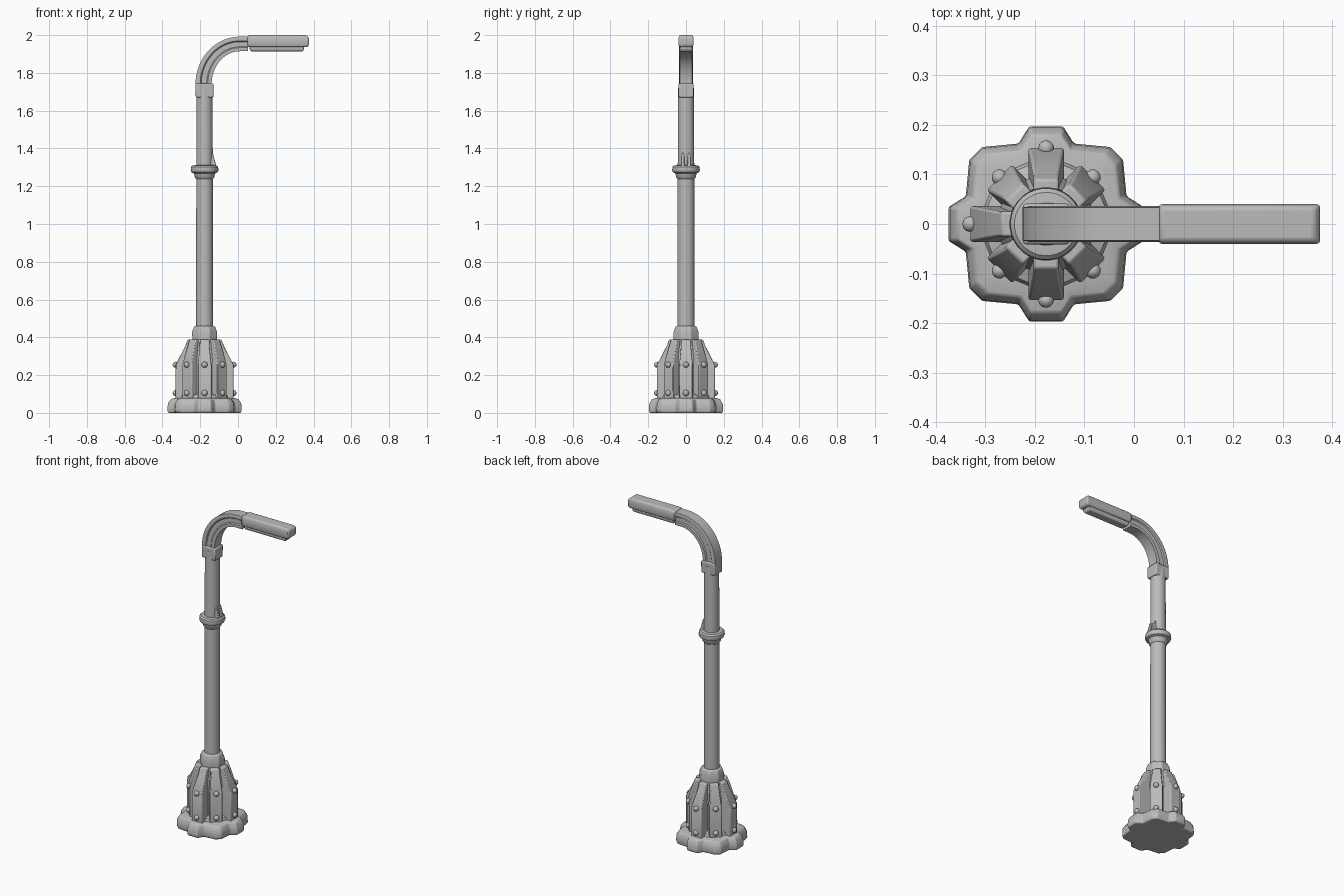
import bpy, bmesh, math
from mathutils import Matrix, Vector

cube = bpy.data.objects.get("Cube")
if cube:
    bpy.data.objects.remove(cube, do_unlink=True)

AXIS = -0.177  # x position of the post

metal = bpy.data.materials.new("grey_metal")
metal.use_nodes = True
GREY = (0.5, 0.5, 0.5, 1)
metal.diffuse_color = GREY
metal.node_tree.nodes["Principled BSDF"].inputs["Base Color"].default_value = GREY


def finish(name, bm, bevel=0, at=(AXIS, 0, 0), turn=0):
    bmesh.ops.recalc_face_normals(bm, faces=bm.faces)
    mesh = bpy.data.meshes.new(name)
    bm.to_mesh(mesh)
    bm.free()
    obj = bpy.data.objects.new(name, mesh)
    bpy.context.collection.objects.link(obj)
    mesh.materials.append(metal)
    obj.location = at
    obj.rotation_euler.z = turn
    if bevel:
        mod = obj.modifiers.new("soft_edges", "BEVEL")
        mod.width, mod.segments, mod.limit_method = bevel, 2, "ANGLE"
    bpy.ops.object.select_all(action="DESELECT")
    obj.select_set(True)
    bpy.context.view_layer.objects.active = obj
    bpy.ops.object.shade_smooth_by_angle(angle=math.radians(35))
    return obj


def loft(name, rings, **kw):
    """Skin a list of equal-length point loops and cap both ends."""
    bm = bmesh.new()
    loops = [[bm.verts.new(p) for p in ring] for ring in rings]
    n = len(loops[0])
    for a, b in zip(loops, loops[1:]):
        for i in range(n):
            j = (i + 1) % n
            bm.faces.new((a[i], a[j], b[j], b[i]))
    bm.faces.new(loops[0])
    bm.faces.new(loops[-1])
    return finish(name, bm, **kw)


def turned(name, profile, sides=32, **kw):
    """Round part from (radius, height) pairs."""
    step = math.tau / sides
    return loft(name, [[(r * math.cos((i + .5) * step), r * math.sin((i + .5) * step), z)
                        for i in range(sides)] for r, z in profile], **kw)


def rect(x0, x1, w, z):
    return [(x0, -w, z), (x1, -w, z), (x1, w, z), (x0, w, z)]


# Lobed foot plate: one quarter outline repeated around the axis
quarter = [(.197, -.034), (.197, .034), (.162, .056), (.155, .13), (.13, .155), (.056, .162)]
outline = [Matrix.Rotation(k * math.pi / 2, 2) @ Vector(p) for k in range(4) for p in quarter]
loft("foot_plate", [[(p.x * s, p.y * s, z) for p in outline]
                    for s, z in [(.97, 0), (1, .012), (.985, .05), (.91, .073), (.78, .08)]],
     bevel=.004)

# Base core and collar
turned("base_core", [(.135, .07), (.125, .095), (.1, .105), (.1, .28), (.082, .35), (.076, .385)], 16)
turned("base_collar", [(.07, .375), (.071, .43), (.06, .457), (.044, .462)], 8, bevel=.004)

# Eight buttress ribs with rivets
for k in range(8):
    turn = k * math.pi / 4
    reach = .153 if k % 2 == 0 else .133
    loft("base_rib", [rect(.03, reach, .036, .07), rect(.03, reach, .036, .255),
                      rect(.03, .102, .026, .355), rect(.03, .09, .025, .388)],
         bevel=.005, turn=turn)
    for z in (.105, .255):
        bm = bmesh.new()
        bmesh.ops.create_uvsphere(bm, u_segments=12, v_segments=8, radius=.016)
        finish("rib_rivet", bm, turn=turn,
               at=(AXIS + reach * math.cos(turn), reach * math.sin(turn), z))

# Post and its ring
turned("post", [(.045, .4), (.044, 1.3), (.042, 1.72)])
turned("post_ring", [(.044, 1.238), (.052, 1.247), (.056, 1.268), (.07, 1.274), (.074, 1.285),
                     (.072, 1.302), (.064, 1.31), (.044, 1.312)])

# Paired wedge brackets standing on the ring
for side in (-1, 1):
    loft("ring_bracket", [[(x, side * .017 + y, z) for x, y, z in ring] for ring in
                          (rect(.02, .064, .010, 1.3), rect(.02, .056, .009, 1.33),
                           rect(.02, .044, .007, 1.375))], bevel=.003)

# Sleeve holding the curved arm
loft("arm_sleeve", [rect(-.047, .047, .039, 1.67), rect(-.047, .047, .041, 1.745)], bevel=.006)

# Curved arm: channelled section swept through a quarter turn
section = [(0, -.033), (0, .033), (.014, .036), (.026, .034), (.032, .028), (.062, .028),
           (.068, .034), (.09, .033), (.09, -.033), (.068, -.034), (.062, -.028),
           (.032, -.028), (.026, -.034), (.014, -.036)]
rings = []
for i in range(17):
    a = i / 16 * math.pi / 2
    rings.append([(.01 - (.235 - d * .95) * math.cos(a), y, 1.74 + (.252 - d * .86) * math.sin(a))
                  for d, y in section])
rings.append([(.052, y, 1.992 - d * .86) for d, y in section])
loft("curved_arm", rings, at=(0, 0, 0))


# Lamp head and the lens below it
def slab(name, x0, x1, w, z0, z1, bevel):
    loft(name, [rect(x0 + .006, x1 - .008, w - .006, z0), rect(x0, x1, w, z0 + .012),
                rect(x0, x1, w, z1 - .014), rect(x0 + .004, x1 - .012, w - .007, z1)],
         bevel=bevel, at=(0, 0, 0))


slab("lamp_head", .05, .375, .04, 1.936, 2.0, .006)
slab("lamp_lens", .062, .35, .029, 1.914, 1.95, .003)
